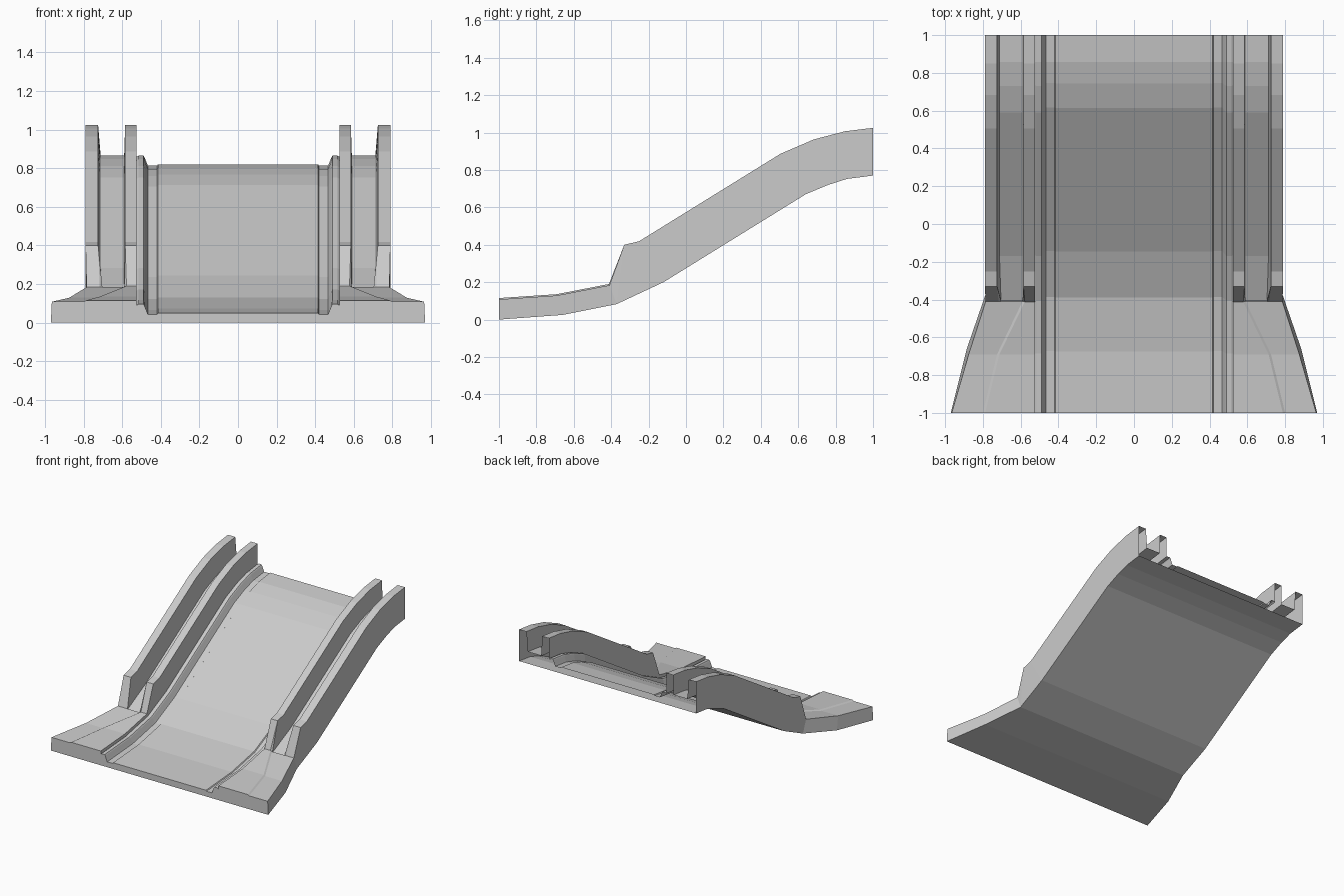
import bpy, bmesh
from mathutils import Vector

if "Cube" in bpy.data.objects:
    bpy.data.objects.remove(bpy.data.objects["Cube"])

# Side path: underside point (y, z), then a point straight "up" from it across the slope
STATIONS = [
    ((1.0, .77), (1.0, 1.025)),
    ((.86, .752), (.85, 1.02)),
    ((.76, .72), (.68, .975)),
    ((.64, .67), (.50, .895)),
    ((-.12, .20), (-.255, .425)),
    ((-.37, .083), (-.41, .185)),   # rails end here
    ((-.37, .083), (-.41, .185)),   # same place, rails folded flat
    ((-.66, .025), (-.69, .13)),
    ((-1.0, 0), (-1.0, .115)),
]
RAIL_END = 5
RAIL_NOSE = (-.33, .40)

# Flared apron: crease x, top outer edge x, bottom outer edge x, outer height
APRON = {6: (.59, .785, .785, .108), 7: (.725, .875, .885, .108), 8: (.80, .965, .97, .108)}

BED = [(0, .05), (.415, .05), (.42, .043), (.467, .043)]
LIP = [(.467, .043), (.472, .055), (.485, .088), (.49, .096), (.515, .096), (.525, .09)]


def bed(i):
    return BED


def lip(i):
    return LIP


def sides(i):
    if i <= RAIL_END:
        lean = .008 if i == RAIL_END else 0
        return [(.525, .09), (.525, .255), (.585, .255), (.59, .096),
                (.712 - lean, .096), (.725, .255), (.79, .255), (.79 - lean / 2, 0)]
    crease, edge, foot, h = APRON[i]
    return [(.525, .09), (.525, .115), (crease - .012, .115), (crease, h),
            (crease + (edge - crease) * .58, h), (crease + (edge - crease) * .65, h),
            (edge, h), (foot, 0)]


def underside(i):
    return [(sides(i)[-1][0], 0), (0, 0)]


def place(i, x, h):
    """Put a cross-section point (x, height) at station i."""
    low, high = (Vector(p) for p in STATIONS[i])
    if i == RAIL_END and h > .2:
        y, z = RAIL_NOSE
    else:
        y, z = low + (high - low).normalized() * h
    return (x, y, z)


def finish(name, bm):
    bmesh.ops.remove_doubles(bm, verts=bm.verts, dist=1e-4)
    mesh = bpy.data.meshes.new(name)
    bm.to_mesh(mesh)
    bm.free()
    obj = bpy.data.objects.new(name, mesh)
    bpy.context.collection.objects.link(obj)
    obj.modifiers.new("Mirror", 'MIRROR').use_axis[0] = True


def loft(name, section):
    bm = bmesh.new()
    rows = [[bm.verts.new(place(i, x, h)) for x, h in section(i)] for i in range(len(STATIONS))]
    for a, b in zip(rows, rows[1:]):
        for j in range(len(a) - 1):
            bm.faces.new((a[j], b[j], b[j + 1], a[j + 1]))
    finish(name, bm)


# Sliding bed, its edge lips, the twin rails with flared apron, and the underside
loft("slide_bed", bed)
loft("bed_lips", lip)
loft("rails_and_apron", sides)
loft("underside", underside)

# Closed front edge (the rear end stays open)
last = len(STATIONS) - 1
outline = [(0, 0)] + (BED + LIP[1:] + sides(last)[1:])[::-1]
bm = bmesh.new()
bm.faces.new([bm.verts.new(place(last, x, h)) for x, h in outline])
finish("front_edge", bm)
